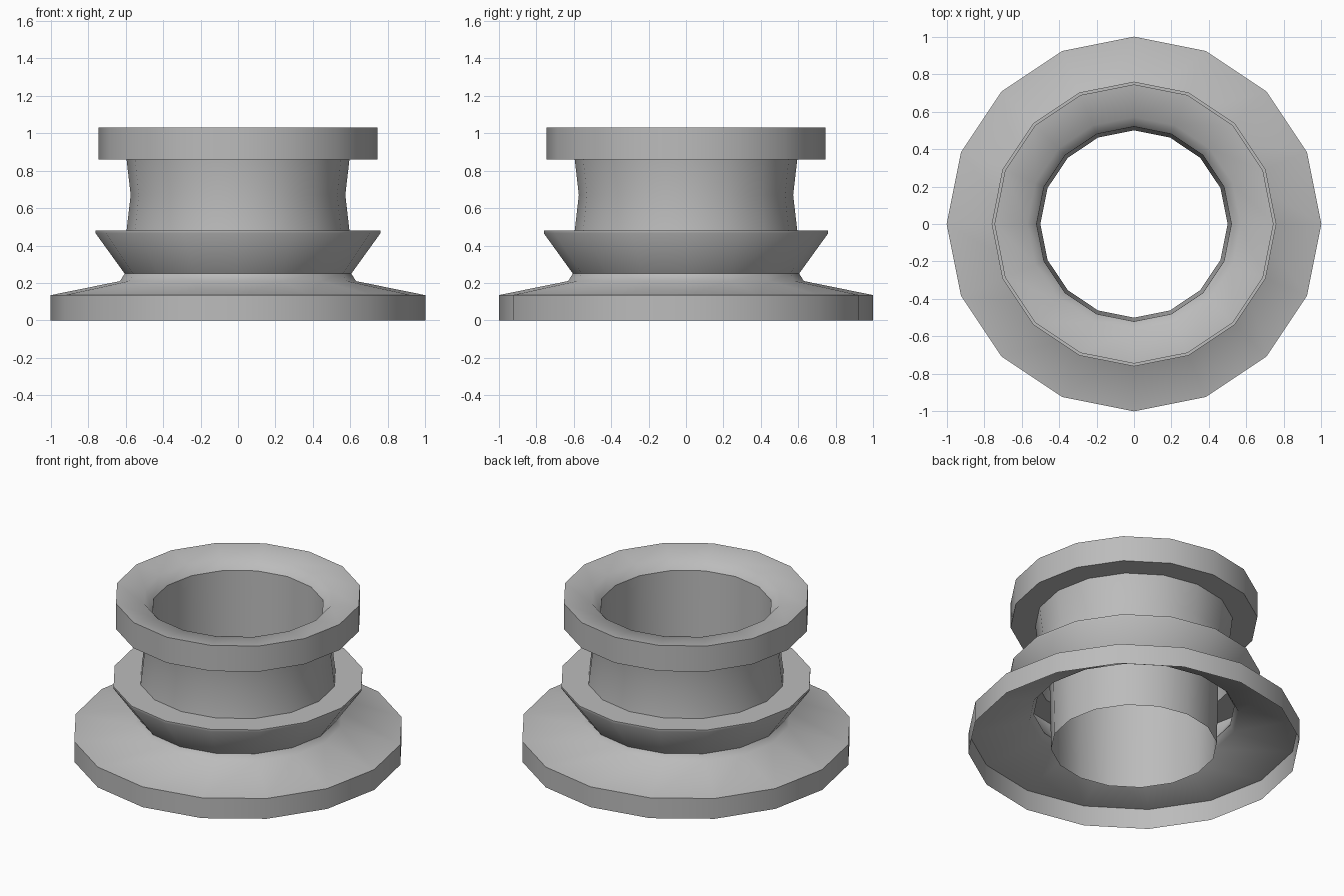
import bpy
import bmesh
import math

cube = bpy.data.objects.get("Cube")
if cube:
    bpy.data.objects.remove(cube, do_unlink=True)

SIDES = 16

grey = bpy.data.materials.new("plain_grey")
grey.use_nodes = True
colour = (0.5, 0.5, 0.5, 1.0)
grey.diffuse_color = colour
grey.node_tree.nodes["Principled BSDF"].inputs["Base Color"].default_value = colour


def lathe(name, profile):
    """Turn a (radius, height) profile about z into an open shell."""
    bm = bmesh.new()
    rings = []
    for r, z in profile:
        angles = [math.tau * i / SIDES for i in range(SIDES)]
        rings.append([bm.verts.new((r * math.cos(a), r * math.sin(a), z)) for a in angles])
    for low, high in zip(rings, rings[1:]):
        for i in range(SIDES):
            j = (i + 1) % SIDES
            bm.faces.new((low[i], low[j], high[j], high[i]))
    mesh = bpy.data.meshes.new(name)
    bm.to_mesh(mesh)
    bm.free()
    mesh.materials.append(grey)
    obj = bpy.data.objects.new(name, mesh)
    bpy.context.collection.objects.link(obj)
    bpy.ops.object.select_all(action="DESELECT")
    obj.select_set(True)
    bpy.context.view_layer.objects.active = obj
    bpy.ops.object.shade_smooth_by_angle(angle=math.radians(52))
    return obj


# Wide foot, hollow underneath, with a short sloping shoulder
lathe("base_flange", [(1.0, 0), (1.0, 0.135), (0.63, 0.21), (0.605, 0.25)])

# Flared collar with a flat top
lathe("middle_collar", [(0.605, 0.25), (0.76, 0.465), (0.76, 0.48), (0.595, 0.48)])

# Waisted neck
lathe("neck", [(0.595, 0.48), (0.573, 0.67), (0.595, 0.86)])

# Upper rim with a shallow dish leading into the bore
lathe("top_rim", [(0.595, 0.86), (0.745, 0.86), (0.745, 1.03), (0.57, 1.01), (0.52, 0.95)])

# Bore running down to the ground
lathe("inner_tube", [(0.52, 0.95), (0.5, 0)])
